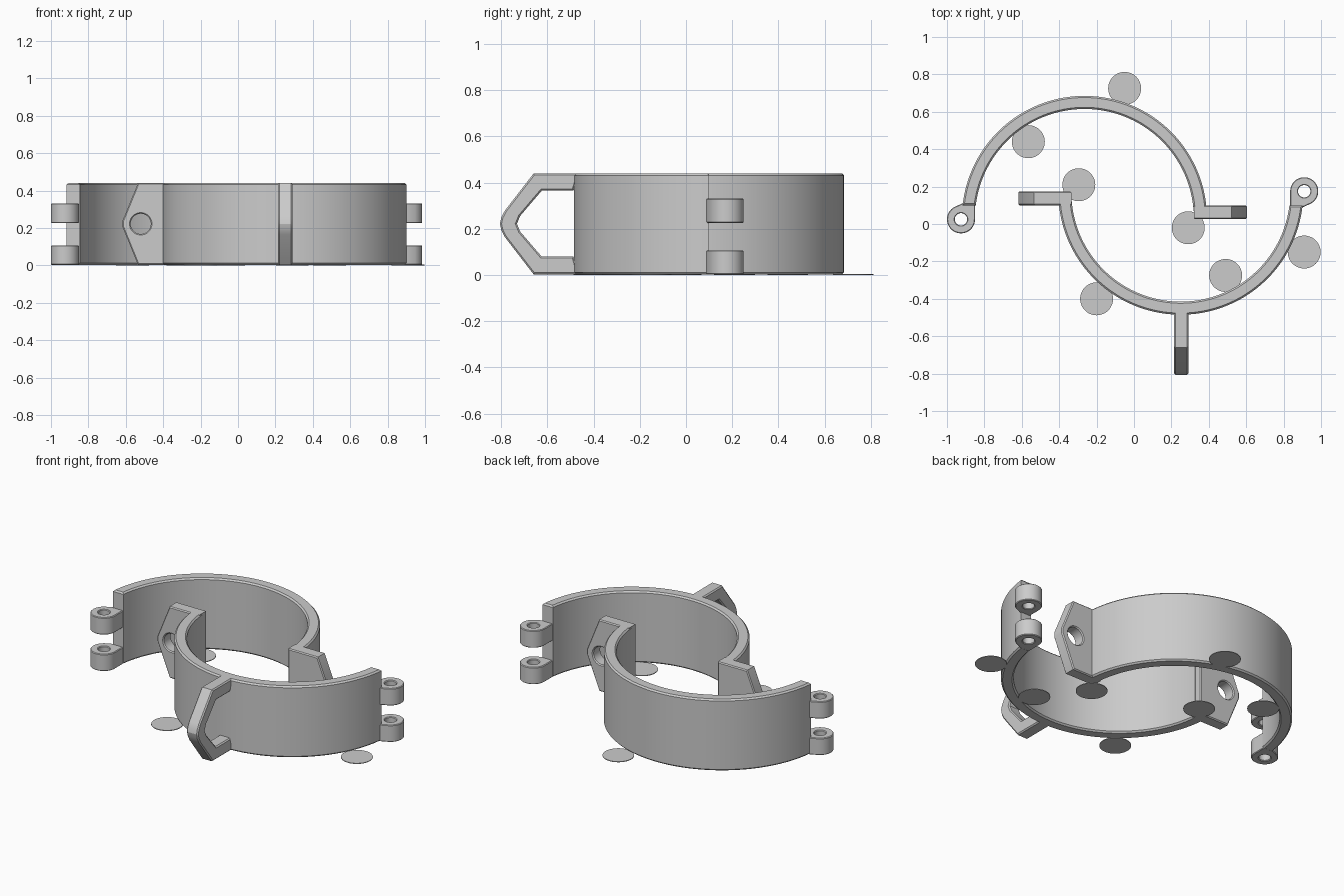
import bpy, bmesh
from math import sin, cos, pi, asin, radians
from mathutils import Matrix, Vector

if "Cube" in bpy.data.objects:
    bpy.data.objects.remove(bpy.data.objects["Cube"])

grey = bpy.data.materials.new("matte_grey")
grey.diffuse_color = (0.6, 0.6, 0.6, 1)
grey.use_nodes = True
grey.node_tree.nodes["Principled BSDF"].inputs["Base Color"].default_value = grey.diffuse_color


def arc(cx, cy, r, a0, a1, n):
    return [(cx + r * cos(a0 + (a1 - a0) * i / n),
             cy + r * sin(a0 + (a1 - a0) * i / n)) for i in range(n + 1)]


def circle(cx, cy, r, n=48):
    return arc(cx, cy, r, 0, 2 * pi, n)[:-1]


def plate(name, loops, lo, hi, chamfer=0.0, frame=Matrix(), place=Matrix()):
    """Extrude closed outlines (later ones are holes) from lo to hi with chamfered rims."""
    cu = bpy.data.curves.new(name, 'CURVE')
    cu.dimensions, cu.fill_mode = '2D', 'BOTH'
    cu.extrude = (hi - lo) / 2 - chamfer
    cu.bevel_depth, cu.bevel_resolution, cu.offset = chamfer, 0, -chamfer
    for loop in loops:
        s = cu.splines.new('POLY')
        s.points.add(len(loop) - 1)
        for p, (x, y) in zip(s.points, loop):
            p.co = (x, y, 0, 1)
        s.use_cyclic_u = True
    tmp = bpy.data.objects.new(name + "_outline", cu)
    bpy.context.collection.objects.link(tmp)
    dg = bpy.context.evaluated_depsgraph_get()
    me = bpy.data.meshes.new_from_object(tmp.evaluated_get(dg))
    bpy.data.objects.remove(tmp)
    bm = bmesh.new()
    bm.from_mesh(me)
    bmesh.ops.remove_doubles(bm, verts=bm.verts, dist=0.0004)
    bmesh.ops.transform(bm, verts=bm.verts,
                        matrix=place @ frame @ Matrix.Translation((0, 0, (lo + hi) / 2)))
    bmesh.ops.recalc_face_normals(bm, faces=bm.faces)
    bm.to_mesh(me)
    bm.free()
    me.materials.clear()
    me.materials.append(grey)
    for f in me.polygons:
        f.material_index = 0
    ob = bpy.data.objects.new(name, me)
    bpy.context.collection.objects.link(ob)
    bpy.ops.object.select_all(action='DESELECT')
    ob.select_set(True)
    bpy.context.view_layer.objects.active = ob
    bpy.ops.object.shade_smooth_by_angle(angle=radians(25))
    return ob


# local (x, y, z) -> world (x, -z, y) and (z, x, y)
UPRIGHT_XZ = Matrix(((1, 0, 0, 0), (0, 0, -1, 0), (0, 1, 0, 0), (0, 0, 0, 1)))
UPRIGHT_YZ = Matrix(((0, 0, 1, 0), (1, 0, 0, 0), (0, 1, 0, 0), (0, 0, 0, 1)))

CX, CY, RO, RI = -0.265, 0.03, 0.655, 0.585
BASE, TOP, MID = 0.003, 0.44, 0.222
HX, HY, HR = -0.925, 0.025, 0.075


def clamp_half(tag, place):
    # half-ring band, both ends cut straight across
    def run(r, n=72):
        return arc(CX, CY, r, asin(0.04 / r), pi - asin(0.07 / r), n)
    plate(tag + "_band", [run(RO) + run(RI)[::-1]], BASE, TOP, 0.009, place=place)
    # pointed bolt flange with a round hole
    flange = [(0.32, BASE), (0.52, BASE), (0.603, MID - 0.015), (0.603, MID + 0.015),
              (0.52, TOP), (0.32, TOP)]
    plate(tag + "_flange", [flange, circle(0.505, MID, 0.054)],
          -0.10, -0.026, 0.006, UPRIGHT_XZ, place)
    # two hinge knuckles with pin holes
    knuckle = arc(HX, HY, HR, radians(120), 2 * pi, 36) + [(-0.85, 0.112), (-0.914, 0.112)]
    for label, lo, hi in (("lower", BASE, 0.107), ("upper", 0.226, 0.331)):
        plate(f"{tag}_{label}_knuckle", [knuckle, circle(HX, HY, 0.033, 32)],
              lo, hi, 0.004, place=place)


# the second half is the first turned half way round
clamp_half("back_half", Matrix())
clamp_half("front_half", Matrix.Translation((-0.015, 0.20, 0)) @ Matrix.Rotation(pi, 4, 'Z'))

# open loop handle on the front half
outer = [(-0.465, BASE), (-0.66, BASE), (-0.785, 0.165), (-0.800, 0.195), (-0.806, MID),
         (-0.800, 0.249), (-0.785, 0.278), (-0.66, TOP), (-0.465, TOP)]
inner = [(-0.487, 0.08), (-0.625, 0.08), (-0.718, 0.188), (-0.732, MID),
         (-0.718, 0.256), (-0.625, 0.365), (-0.487, 0.365)]
plate("loop_handle", [outer[:5] + outer[5:] + inner[::-1]], 0.214, 0.291, 0.007, UPRIGHT_YZ)

# thin round pads on the ground
for i, (x, y) in enumerate([(-0.05, 0.725), (-0.565, 0.44), (-0.295, 0.21), (0.29, -0.02),
                            (0.49, -0.275), (-0.20, -0.40), (0.91, -0.15)]):
    plate(f"ground_pad_{i + 1}", [circle(x, y, 0.088)], 0, 0.004)
